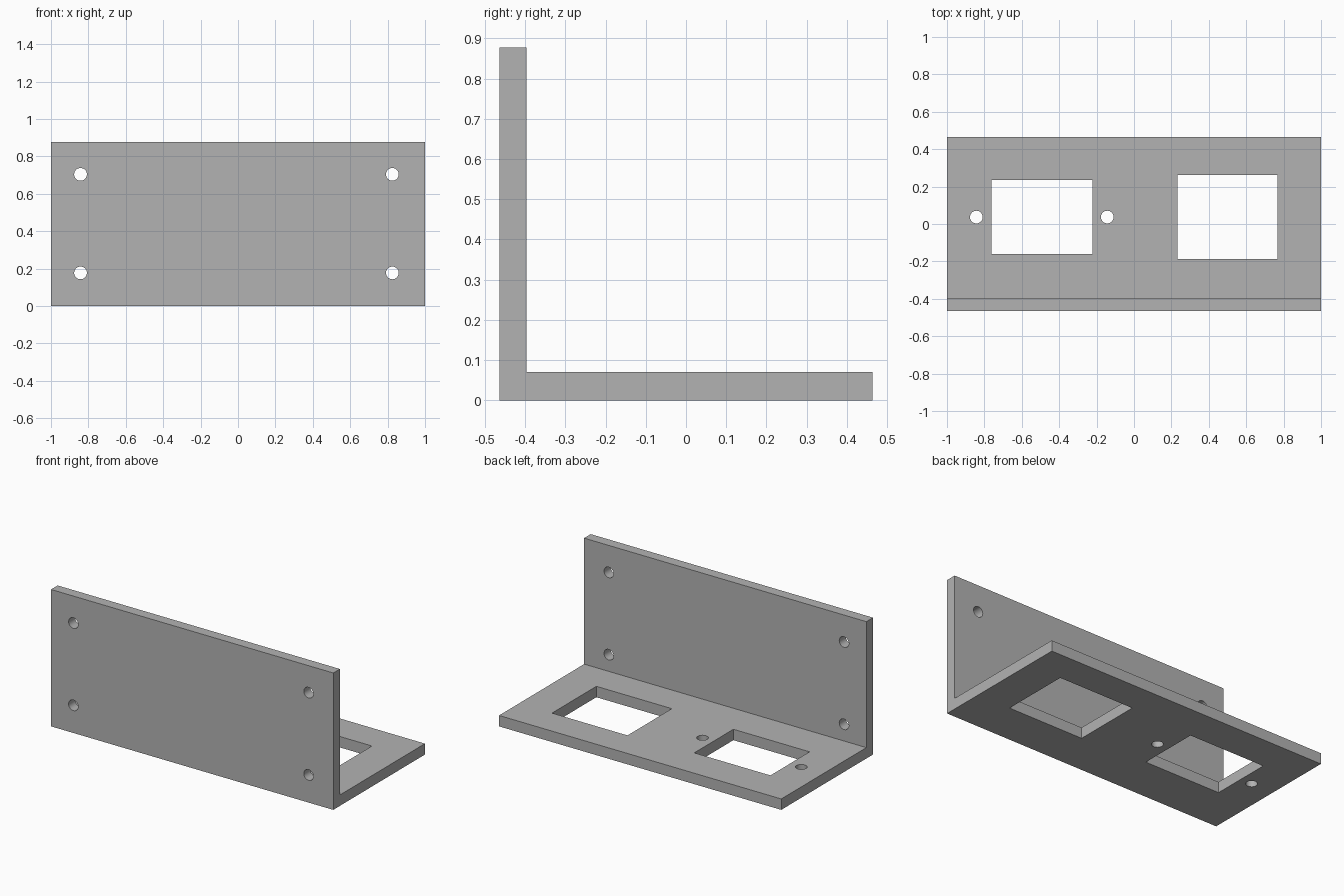
import bpy
from math import pi

if "Cube" in bpy.data.objects:
    bpy.data.objects.remove(bpy.data.objects["Cube"], do_unlink=True)

grey = bpy.data.materials.new("plain grey")
grey.use_nodes = True
colour = (0.45, 0.45, 0.45, 1)
grey.diffuse_color = colour
grey.node_tree.nodes["Principled BSDF"].inputs["Base Color"].default_value = colour

DEPTH, HEIGHT = 0.464, 0.877
WALL_BACK, FLOOR_TOP = -0.397, 0.07
HOLE_RADIUS = 0.034


def prism(name, profile):
    """Extrude a y-z profile across the full width."""
    n = len(profile)
    verts = [(x, y, z) for x in (1, -1) for y, z in profile]
    faces = [tuple(range(n)), tuple(reversed(range(n, 2 * n)))]
    faces += [(i, i + n, (i + 1) % n + n, (i + 1) % n) for i in range(n)]
    mesh = bpy.data.meshes.new(name)
    mesh.from_pydata(verts, [], faces)
    mesh.materials.append(grey)
    obj = bpy.data.objects.new(name, mesh)
    bpy.context.collection.objects.link(obj)
    return obj


def cut(target, cutter):
    """Subtract the active cutter and discard it."""
    cutter.hide_render = True
    cutter.data.materials.append(grey)
    mod = target.modifiers.new("cut", 'BOOLEAN')
    mod.operation, mod.solver, mod.object = 'DIFFERENCE', 'EXACT', cutter
    bpy.ops.object.select_all(action='DESELECT')
    bpy.context.view_layer.objects.active = target
    target.select_set(True)
    bpy.ops.object.modifier_apply(modifier=mod.name)
    bpy.data.objects.remove(cutter, do_unlink=True)


def cut_hole(target, location, rotation=(0, 0, 0)):
    bpy.ops.mesh.primitive_cylinder_add(vertices=32, radius=HOLE_RADIUS, depth=0.2,
                                        location=location, rotation=rotation)
    cut(target, bpy.context.object)


def cut_window(target, x0, x1, y0, y1):
    bpy.ops.mesh.primitive_cube_add(size=1, location=((x0 + x1) / 2, (y0 + y1) / 2, FLOOR_TOP / 2))
    cutter = bpy.context.object
    cutter.scale = (x1 - x0, y1 - y0, 0.2)
    cut(target, cutter)


# L-shaped bracket: upright front wall and floor plate
bracket = prism("mounting_bracket", [
    (-DEPTH, 0), (DEPTH, 0), (DEPTH, FLOOR_TOP),
    (WALL_BACK, FLOOR_TOP), (WALL_BACK, HEIGHT), (-DEPTH, HEIGHT)])

# Rectangular openings in the floor
cut_window(bracket, -0.763, -0.223, -0.161, 0.235)
cut_window(bracket, 0.232, 0.767, -0.188, 0.261)

# Screw holes either side of the smaller opening
for x in (-0.843, -0.143):
    cut_hole(bracket, (x, 0.037, FLOOR_TOP / 2))

# Screw holes at the wall corners
for x in (-0.842, 0.825):
    for z in (0.177, 0.704):
        cut_hole(bracket, (x, (WALL_BACK - DEPTH) / 2, z), (pi / 2, 0, 0))

bpy.ops.object.select_all(action='DESELECT')
bpy.context.view_layer.objects.active = bracket
bracket.select_set(True)
bpy.ops.object.shade_smooth_by_angle(angle=pi / 6)
